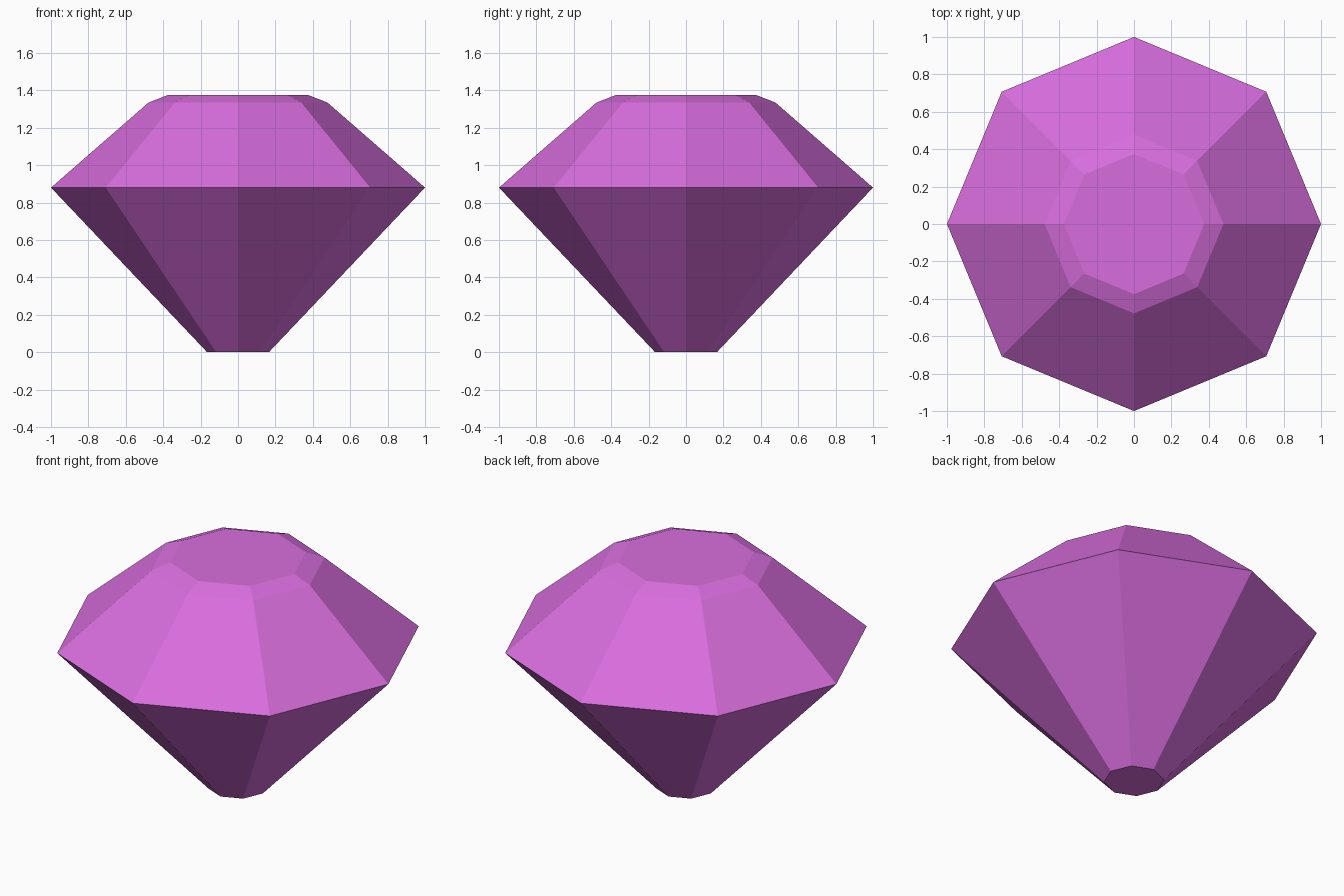
import bpy, bmesh, math

if "Cube" in bpy.data.objects:
    bpy.data.objects.remove(bpy.data.objects["Cube"])

SIDES = 8
# (radius, height) of each ring: culet, girdle, crown top, table
PROFILE = [(0.165, 0.0), (1.0, 0.88), (0.478, 1.335), (0.375, 1.375)]

# single flat colour
mat = bpy.data.materials.new("gem_magenta")
mat.diffuse_color = (0.69, 0.155, 0.73, 1.0)
mat.use_nodes = True
mat.node_tree.nodes["Principled BSDF"].inputs["Base Color"].default_value = mat.diffuse_color

# faceted gem: stacked octagonal rings bridged by quads, capped at both ends
bm = bmesh.new()
rings = [[bm.verts.new((r * math.cos(math.tau * i / SIDES),
                        r * math.sin(math.tau * i / SIDES), z))
          for i in range(SIDES)] for r, z in PROFILE]
for low, high in zip(rings, rings[1:]):
    for i in range(SIDES):
        j = (i + 1) % SIDES
        bm.faces.new((low[i], low[j], high[j], high[i]))
bm.faces.new(rings[-1])
bm.faces.new(rings[0][::-1])
bmesh.ops.recalc_face_normals(bm, faces=bm.faces)

mesh = bpy.data.meshes.new("gem")
bm.to_mesh(mesh)
bm.free()
mesh.materials.append(mat)
gem = bpy.data.objects.new("gem", mesh)
bpy.context.collection.objects.link(gem)
